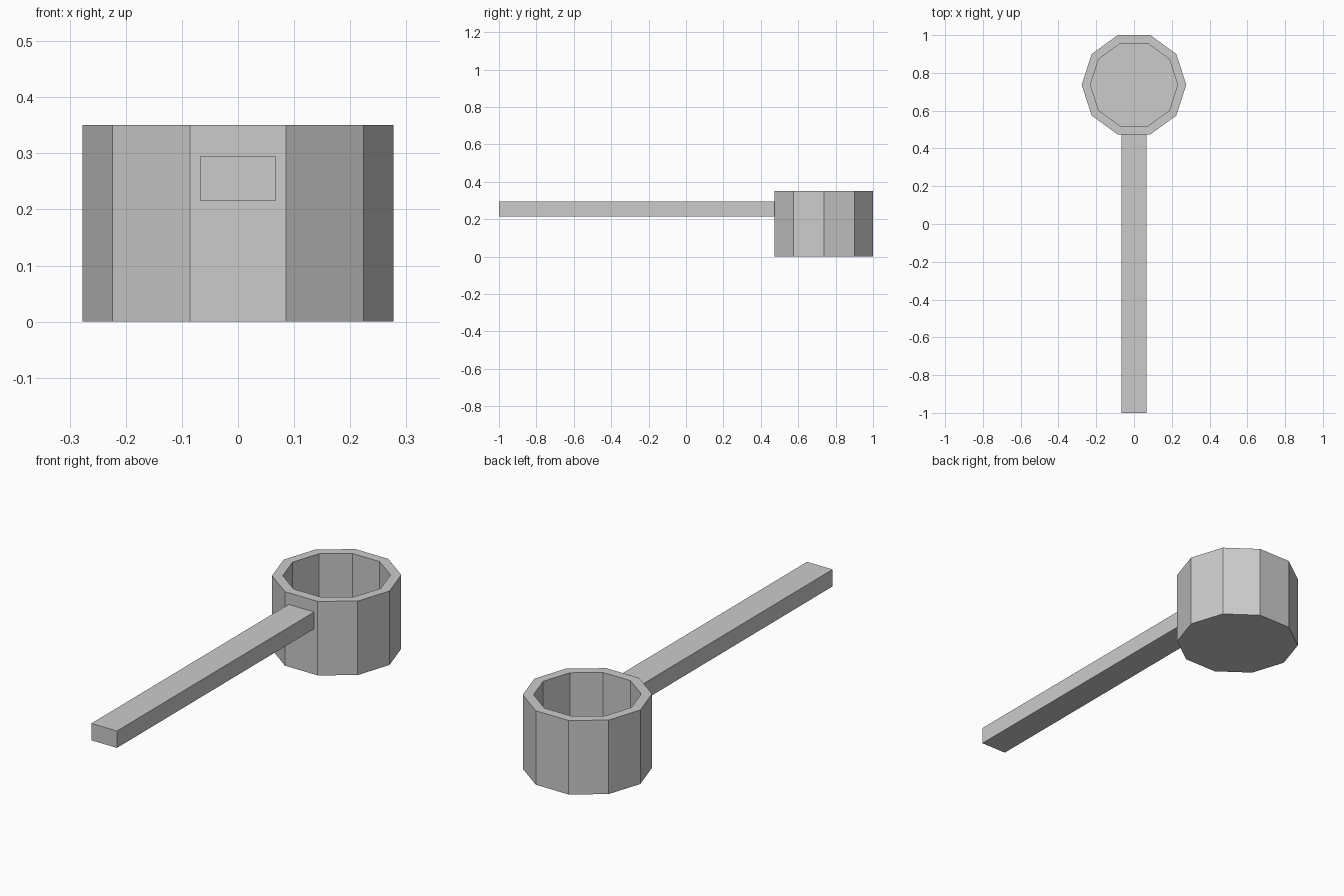
import bpy
import bmesh
from math import cos, sin, tau

default = bpy.data.objects.get("Cube")
if default:
    bpy.data.objects.remove(default)

SIDES = 10
CENTRE_Y = 0.737
OUTER, INNER = 0.277, 0.231
HEIGHT, FLOOR = 0.35, 0.05

# Single grey material
grey = bpy.data.materials.new("plain_grey")
grey.use_nodes = True
colour = (0.6, 0.6, 0.6, 1)
grey.diffuse_color = colour
grey.node_tree.nodes["Principled BSDF"].inputs["Base Color"].default_value = colour


def add_part(name, bm):
    bmesh.ops.recalc_face_normals(bm, faces=bm.faces)
    mesh = bpy.data.meshes.new(name)
    bm.to_mesh(mesh)
    bm.free()
    mesh.materials.append(grey)
    obj = bpy.data.objects.new(name, mesh)
    bpy.context.collection.objects.link(obj)
    return obj


# Cup: ten-sided rings from the base, over the rim and down to the floor
bm = bmesh.new()
rings = []
for radius, z in [(OUTER, 0), (OUTER, HEIGHT), (INNER, HEIGHT), (INNER, FLOOR)]:
    angles = [tau * i / SIDES for i in range(SIDES)]
    rings.append([bm.verts.new((radius * cos(a), radius * sin(a), z)) for a in angles])
for low, high in zip(rings, rings[1:]):
    for i in range(SIDES):
        j = (i + 1) % SIDES
        bm.faces.new((low[i], low[j], high[j], high[i]))
bm.faces.new(rings[0])
bm.faces.new(rings[-1])
cup = add_part("cup", bm)
cup.location.y = CENTRE_Y

# Handle: straight bar ending just inside the cup wall
bm = bmesh.new()
bmesh.ops.create_cube(bm, size=1)
front, back = -1.0, 0.49
bmesh.ops.scale(bm, vec=(0.134, back - front, 0.08), verts=bm.verts)
handle = add_part("handle", bm)
handle.location = (0, (front + back) / 2, 0.255)
